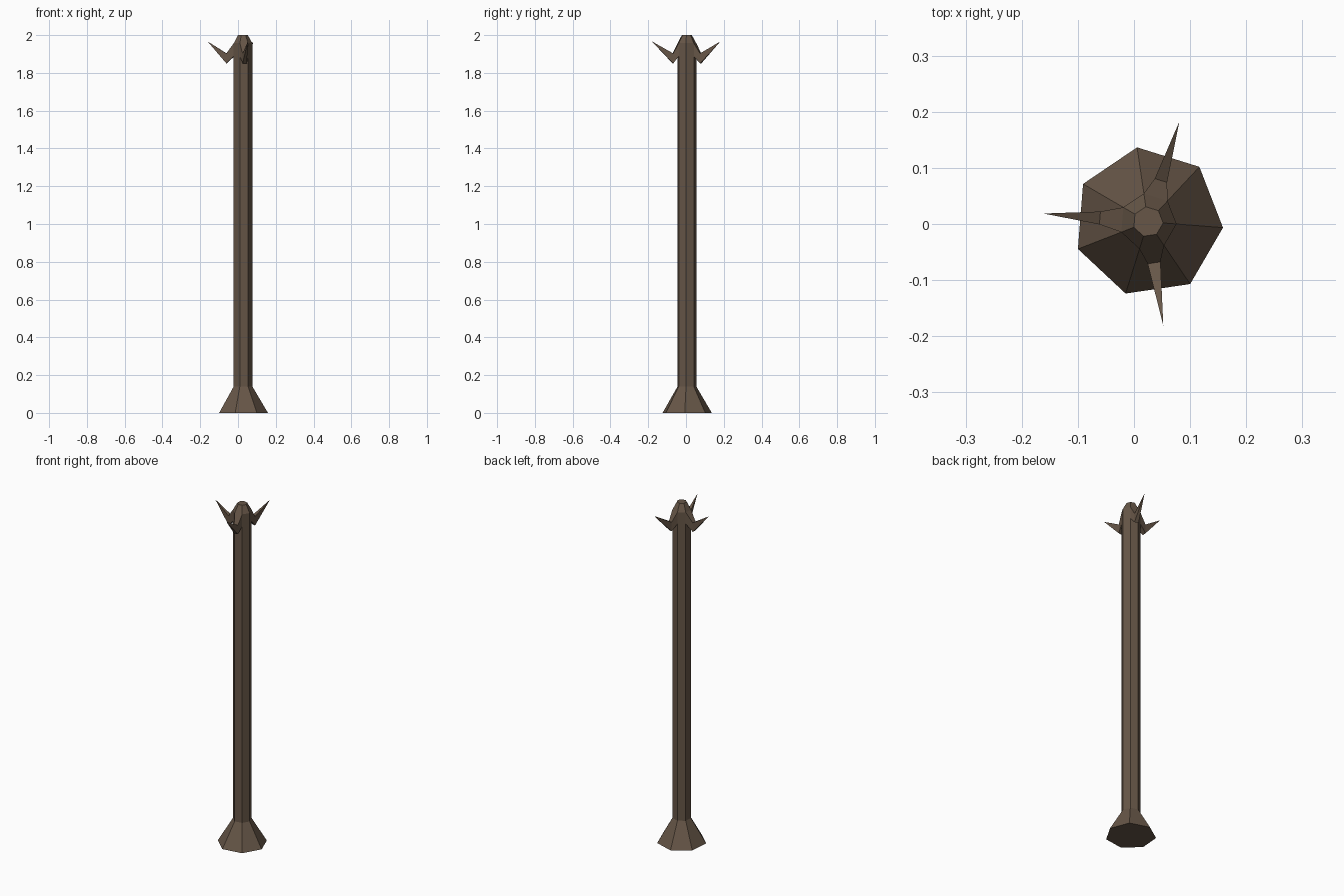
import bpy, bmesh
from math import cos, sin, radians, tau
from mathutils import Vector

if "Cube" in bpy.data.objects:
    bpy.data.objects.remove(bpy.data.objects["Cube"])

SIDES = 7
START = radians(-4.5)
CX, CY = 0.025, 0.004

wood = bpy.data.materials.new("dark brown wood")
wood.diffuse_color = (0.135, 0.094, 0.064, 1)
wood.use_nodes = True
wood.node_tree.nodes["Principled BSDF"].inputs["Base Color"].default_value = wood.diffuse_color


def polar(r, a, z):
    return Vector((CX + r * cos(a), CY + r * sin(a), z))


bm = bmesh.new()

# Seven-sided post: flared foot, shaft, hook band, chamfered top
profile = [(0.134, 0), (0.051, 0.14), (0.051, 1.888), (0.051, 1.957), (0.027, 2.0)]
rings = [[bm.verts.new(polar(r, START + tau * i / SIDES, z)) for i in range(SIDES)]
         for r, z in profile]
bm.faces.new(rings[0][::-1])
bm.faces.new(rings[-1])

# Hooks grow out of three faces of the band: side index -> knuckle radius
hooks = {1: 0.077, 3: 0.086, 5: 0.074}


def add_hook(side, root, knuckle_r):
    a = START + tau * (side + 0.5) / SIDES
    across = Vector((-sin(a), cos(a), 0)) * 0.0115
    low, high = polar(knuckle_r, a, 1.85), polar(knuckle_r, a, 1.903)
    knuckle = [bm.verts.new(p) for p in (low - across, low + across,
                                         high + across, high - across)]
    tip = bm.verts.new(polar(0.187, a, 1.967))
    for k in range(4):
        n = (k + 1) % 4
        bm.faces.new((root[k], root[n], knuckle[n], knuckle[k]))
        bm.faces.new((knuckle[k], knuckle[n], tip))


for level in range(len(rings) - 1):
    lo, hi = rings[level], rings[level + 1]
    for i in range(SIDES):
        j = (i + 1) % SIDES
        quad = (lo[i], lo[j], hi[j], hi[i])
        if level == 2 and i in hooks:
            add_hook(i, quad, hooks[i])
        else:
            bm.faces.new(quad)

bmesh.ops.recalc_face_normals(bm, faces=bm.faces)
mesh = bpy.data.meshes.new("coat_stand")
bm.to_mesh(mesh)
bm.free()
mesh.materials.append(wood)
bpy.context.collection.objects.link(bpy.data.objects.new("coat_stand", mesh))
